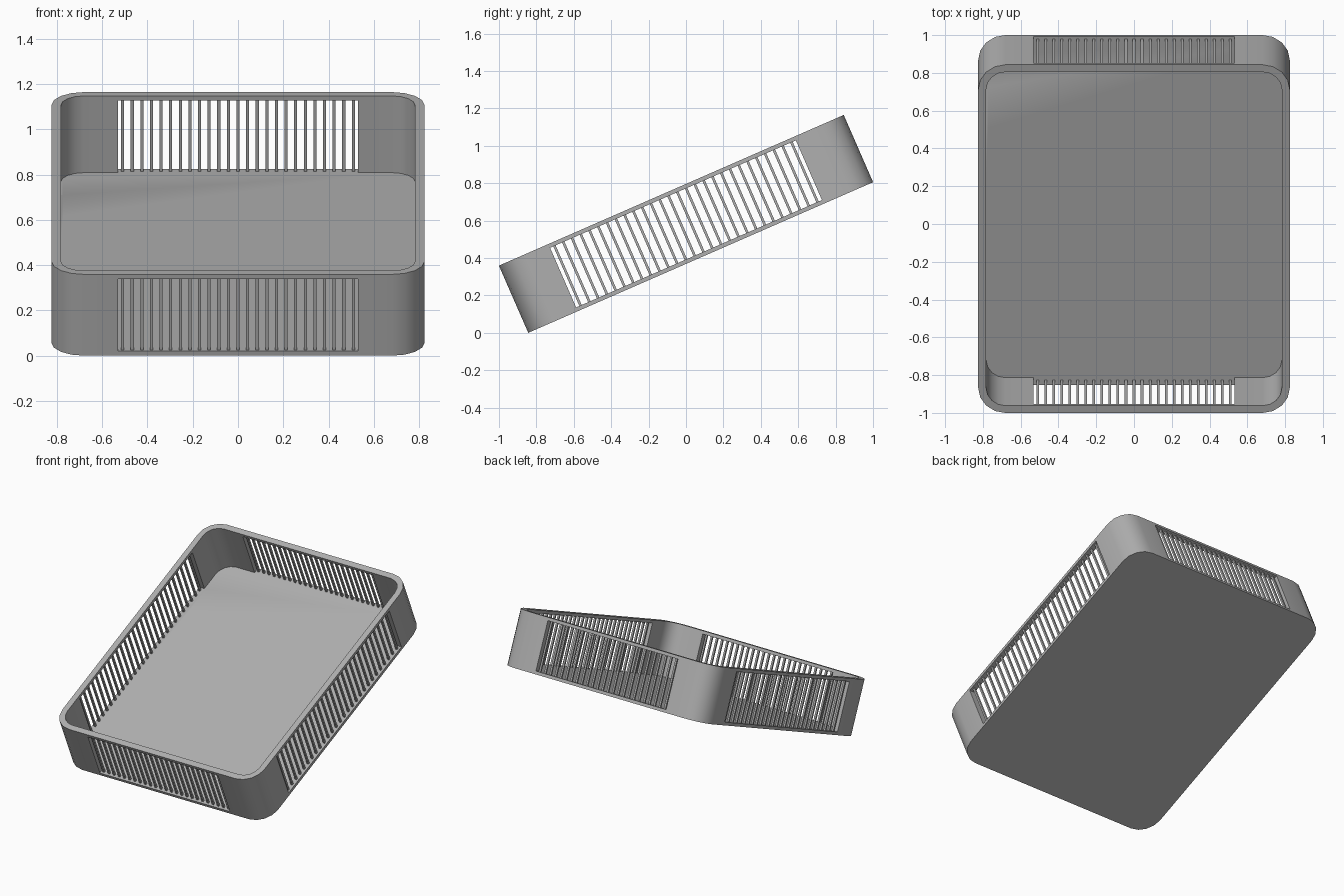
import bpy, bmesh, math
from mathutils import Matrix

if "Cube" in bpy.data.objects:
    bpy.data.objects.remove(bpy.data.objects["Cube"])

W, L, H = 1.65, 2.012, 0.392      # tray size before tilting
WALL, FLOOR, RADIUS, SEGS = 0.042, 0.022, 0.145, 4
Z0, Z1 = -H / 2 + FLOOR, H / 2 - 0.022   # slot bottom (level with the floor) and top
OPEN_X, OPEN_Y = 0.531, 0.717     # half widths of the end and side openings
END_BARS, SIDE_BARS, BAR = 25, 28, 0.0135
TILT = Matrix.Translation((0, 0, 0.5825)) @ Matrix.Rotation(math.radians(23.6), 4, 'X')

grey = bpy.data.materials.new("dark_grey")
grey.diffuse_color = (0.43, 0.43, 0.43, 1)
grey.use_nodes = True
grey.node_tree.nodes["Principled BSDF"].inputs["Base Color"].default_value = grey.diffuse_color


def make(name, bm):
    bmesh.ops.recalc_face_normals(bm, faces=bm.faces)
    bm.transform(TILT)
    me = bpy.data.meshes.new(name)
    bm.to_mesh(me)
    bm.free()
    me.materials.append(grey)
    ob = bpy.data.objects.new(name, me)
    bpy.context.collection.objects.link(ob)
    return ob


def box(bm, x0, x1, y0, y1, z0, z1):
    m = Matrix.Translation(((x0 + x1) / 2, (y0 + y1) / 2, (z0 + z1) / 2)) \
        @ Matrix.Diagonal((x1 - x0, y1 - y0, z1 - z0, 1))
    bmesh.ops.create_cube(bm, size=1, matrix=m)


def loop(bm, inset, z):
    r = RADIUS - inset
    cx, cy = W / 2 - RADIUS, L / 2 - RADIUS
    out = []
    for q, (sx, sy) in enumerate([(1, 1), (-1, 1), (-1, -1), (1, -1)]):
        for i in range(SEGS + 1):
            a = (q + i / SEGS) * math.pi / 2
            out.append(bm.verts.new((sx * cx + r * math.cos(a), sy * cy + r * math.sin(a), z)))
    return out


# tray shell: outer wall, rim, inner wall and floor
bm = bmesh.new()
loops = [loop(bm, 0, -H / 2), loop(bm, 0, H / 2), loop(bm, WALL, H / 2), loop(bm, WALL, -H / 2 + FLOOR)]
for a, b in zip(loops, loops[1:]):
    for i in range(len(a)):
        j = (i + 1) % len(a)
        bm.faces.new((a[i], a[j], b[j], b[i]))
bm.faces.new(loops[0])
bm.faces.new(loops[-1])
tray = make("tray_shell", bm)

# openings in the four walls
bm = bmesh.new()
D = WALL + 0.01
for s in (-1, 1):
    y = sorted((s * (L / 2 - D), s * (L / 2 + 0.1)))
    x = sorted((s * (W / 2 - D), s * (W / 2 + 0.1)))
    box(bm, -OPEN_X, OPEN_X, *y, Z0, Z1)
    box(bm, *x, -OPEN_Y, OPEN_Y, Z0, Z1)
cutter = make("opening_cutter", bm)
cutter.hide_render = True
mod = tray.modifiers.new("openings", 'BOOLEAN')
mod.operation, mod.solver, mod.object = 'DIFFERENCE', 'EXACT', cutter
bpy.context.view_layer.objects.active = tray
tray.select_set(True)
bpy.ops.object.modifier_apply(modifier=mod.name)
bpy.data.objects.remove(cutter)
bpy.ops.object.shade_smooth_by_angle(angle=math.radians(35))

# slim upright bars along the middle of each opening
E, h = 0.002, BAR / 2
for s, end, side in ((-1, "front_bars", "left_bars"), (1, "back_bars", "right_bars")):
    bm_end, bm_side = bmesh.new(), bmesh.new()
    y, x = s * (L / 2 - WALL / 2), s * (W / 2 - WALL / 2)
    for i in range(END_BARS):
        c = ((2 * i + 1) / END_BARS - 1) * OPEN_X
        box(bm_end, c - h, c + h, y - h, y + h, Z0 - E, Z1 + E)
    for i in range(SIDE_BARS):
        c = ((2 * i + 1) / SIDE_BARS - 1) * OPEN_Y
        box(bm_side, x - h, x + h, c - h, c + h, Z0 - E, Z1 + E)
    make(end, bm_end)
    make(side, bm_side)
